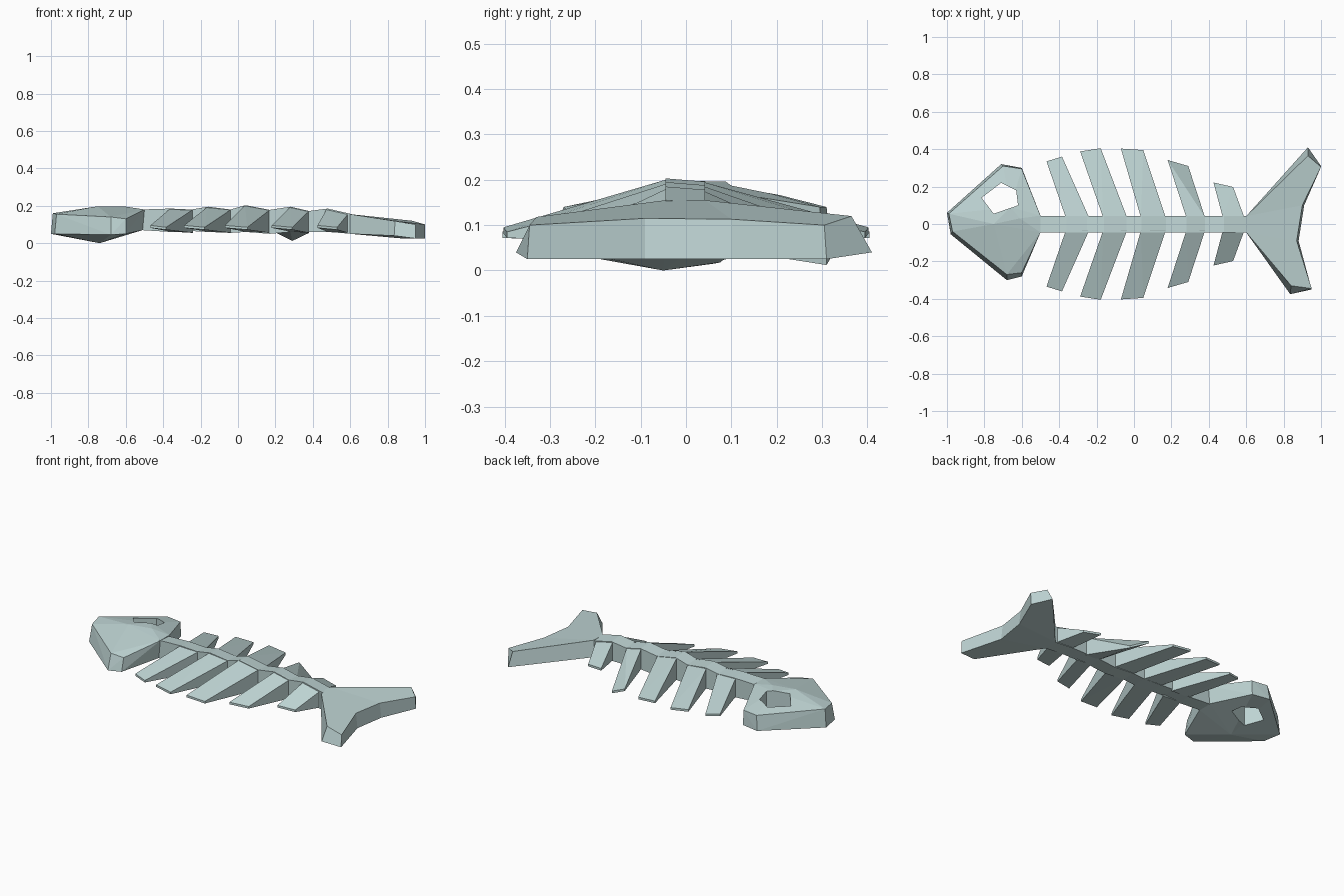
import bpy, bmesh

mat = bpy.data.materials.new("pale teal")
mat.diffuse_color = (0.51, 0.65, 0.645, 1)


def make(name, verts, faces=None):
    """Mesh object from faces, or the convex hull of the points."""
    bm = bmesh.new()
    vs = [bm.verts.new(v) for v in verts]
    if faces:
        for f in faces:
            bm.faces.new([vs[i] for i in f])
    else:
        res = bmesh.ops.convex_hull(bm, input=vs)
        junk = [v for v in bm.verts if not v.link_faces]
        bmesh.ops.delete(bm, geom=junk, context='VERTS')
    bmesh.ops.recalc_face_normals(bm, faces=bm.faces)
    me = bpy.data.meshes.new(name)
    bm.to_mesh(me)
    bm.free()
    me.materials.append(mat)
    ob = bpy.data.objects.new(name, me)
    bpy.context.collection.objects.link(ob)
    return ob


def slab(name, top, bottom, patches):
    """Closed slab: the same outline above and below, caps split in patches."""
    n = len(top)
    faces = [p for p in patches] + [[i + n for i in p][::-1] for p in patches]
    faces += [(i, (i + 1) % n, (i + 1) % n + n, i + n) for i in range(n)]
    return make(name, top + bottom, faces)


# Head: faceted hull with a low belly point and a raised ridge
head = make("head", [
    # lower rim
    (-1.0, 0.06, 0.05), (-0.98, -0.055, 0.05), (-0.68, -0.30, 0.045),
    (-0.60, -0.28, 0.05), (-0.51, -0.045, 0.07), (-0.51, 0.045, 0.07),
    (-0.60, 0.30, 0.05), (-0.71, 0.32, 0.05), (-0.74, -0.05, 0.0),
    # upper rim
    (-0.99, 0.055, 0.16), (-0.97, -0.04, 0.155), (-0.68, -0.27, 0.14),
    (-0.60, -0.26, 0.13), (-0.60, 0.295, 0.14), (-0.70, 0.31, 0.14),
    (-0.50, 0.045, 0.18), (-0.50, -0.045, 0.18),
    # ridge
    (-0.75, 0.0, 0.197), (-0.61, 0.03, 0.197), (-0.66, 0.09, 0.196)])

# Five-sided eye hole cut straight through
eye = [(-0.71, 0.22), (-0.63, 0.18), (-0.62, 0.10), (-0.75, 0.055), (-0.815, 0.14)]
cutter = slab("eye_cutter", [(x, y, 0.4) for x, y in eye],
              [(x, y, -0.2) for x, y in eye], [(0, 1, 2, 3, 4)])
cutter.hide_render = True
cutter.hide_viewport = True
cut = head.modifiers.new("eye hole", 'BOOLEAN')
cut.object = cutter
cut.operation = 'DIFFERENCE'
cut.solver = 'EXACT'

# Spine: box sections with a gently bumpy top
sections = [(-0.52, 0.18, 0.07), (-0.36, 0.185, 0.06), (-0.25, 0.18, 0.065),
            (-0.16, 0.195, 0.06), (-0.04, 0.18, 0.055), (0.04, 0.203, 0.06),
            (0.17, 0.178, 0.05), (0.28, 0.195, 0.06), (0.38, 0.172, 0.06),
            (0.48, 0.185, 0.06), (0.61, 0.155, 0.05)]
verts, faces = [], []
for k, (x, zt, zb) in enumerate(sections):
    verts += [(x, -0.045, zt), (x, 0.042, zt - 0.007), (x, 0.042, zb), (x, -0.045, zb)]
    if k:
        a, b = 4 * k - 4, 4 * k
        faces += [(a + i, a + (i + 1) % 4, b + (i + 1) % 4, b + i) for i in range(4)]
faces += [(0, 1, 2, 3), tuple(range(len(verts) - 4, len(verts)))]
make("spine", verts, faces)

# Ribs: swept wedges thinning to an edge
# base left/right x, base left/right top z, tip left x,y and tip right x,y
ribs = [(-0.365, -0.24, 0.183, 0.180, -0.468, 0.335, -0.385, 0.36),
        (-0.165, -0.037, 0.193, 0.180, -0.288, 0.388, -0.178, 0.405),
        (0.037, 0.17, 0.203, 0.178, -0.07, 0.403, 0.05, 0.395),
        (0.28, 0.38, 0.194, 0.172, 0.18, 0.342, 0.29, 0.31),
        (0.475, 0.59, 0.184, 0.158, 0.425, 0.222, 0.53, 0.198)]
for k, (xl, xr, zl, zr, tlx, tly, trx, try_) in enumerate(ribs, 1):
    for s, side in ((1, "left"), (-1, "right")):
        drop = (0.015, 0.06) if (k == 4 and s == 1) else (0.0, 0.0)
        tl, tr = 0.09 - drop[0], 0.08 - drop[1]
        drop_base = 0.007 if s == 1 else 0.0
        make(f"rib_{side}_{k}", [
            (xl, s * 0.035, zl - drop_base), (xr, s * 0.035, zr - drop_base),
            (xl, s * 0.035, 0.062), (xr, s * 0.035, 0.055),
            (tlx, s * tly, tl + 0.005), (trx, s * try_, tr + 0.005),
            (tlx, s * tly, tl - 0.008), (trx, s * try_, tr - 0.008)])

# Tail fin: forked slab
slab("tail_fin",
     [(0.60, -0.045, 0.155), (0.60, 0.042, 0.155), (0.93, 0.365, 0.12), (1.0, 0.305, 0.10),
      (0.90, 0.10, 0.113), (0.87, -0.09, 0.115), (0.95, -0.345, 0.10), (0.84, -0.33, 0.118)],
     [(0.60, -0.045, 0.05), (0.60, 0.042, 0.05), (0.93, 0.41, 0.04), (1.0, 0.31, 0.025),
      (0.91, 0.10, 0.025), (0.88, -0.09, 0.025), (0.95, -0.35, 0.025), (0.835, -0.375, 0.04)],
     [(1, 2, 3, 4), (0, 1, 4, 5), (0, 5, 6, 7)])
